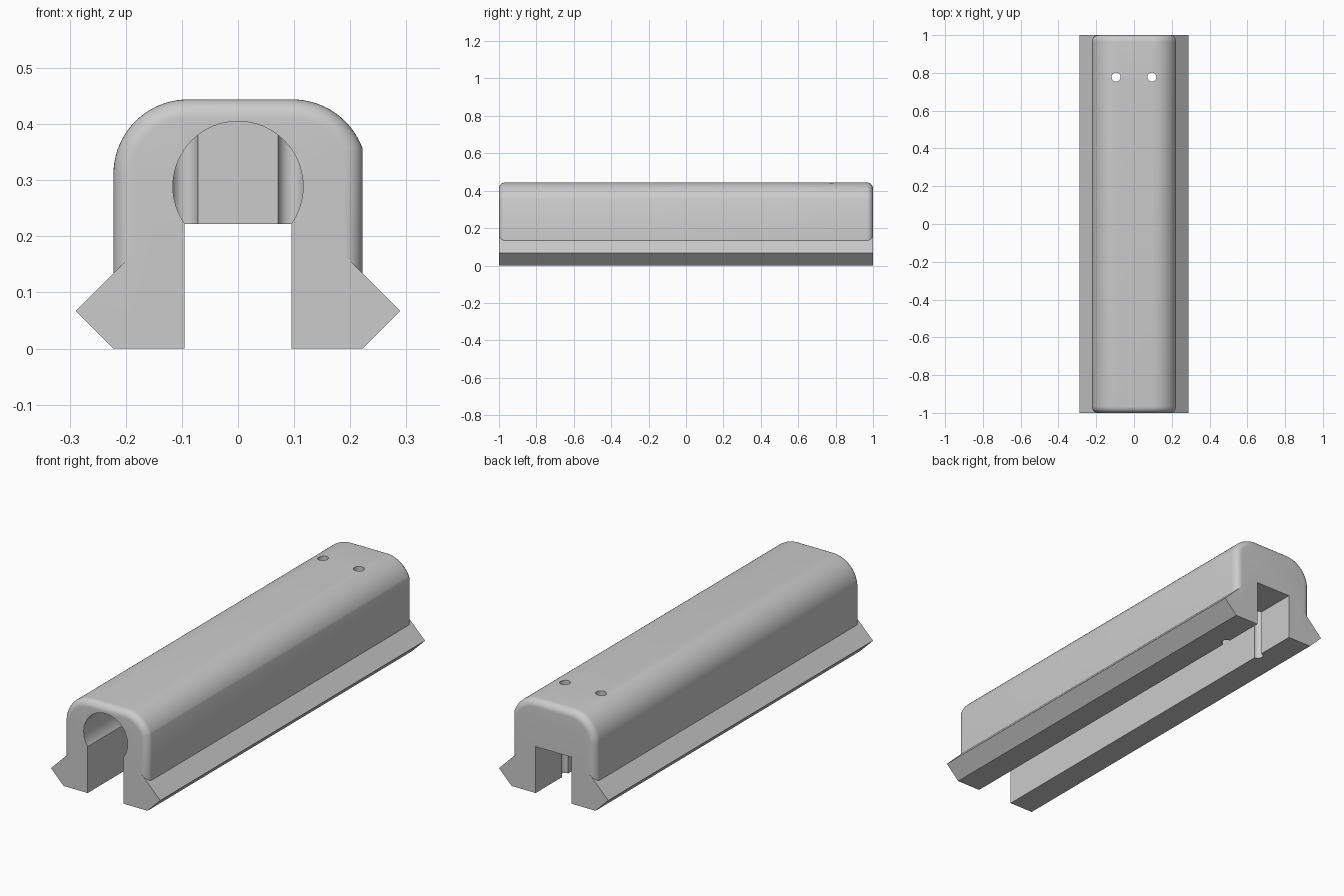
import bpy
import bmesh
from math import sin, cos, pi, radians, asin
from mathutils import Matrix

cube = bpy.data.objects.get("Cube")
if cube:
    bpy.data.objects.remove(cube, do_unlink=True)

grey = bpy.data.materials.new("plain grey")
grey.use_nodes = True
colour = (0.6, 0.6, 0.6, 1)
grey.diffuse_color = colour
grey.node_tree.nodes["Principled BSDF"].inputs["Base Color"].default_value = colour


def make_object(name, bm):
    bmesh.ops.recalc_face_normals(bm, faces=bm.faces)
    mesh = bpy.data.meshes.new(name)
    bm.to_mesh(mesh)
    bm.free()
    mesh.materials.append(grey)
    obj = bpy.data.objects.new(name, mesh)
    bpy.context.collection.objects.link(obj)
    return obj


def prism(name, profile, y0, y1, round_ends=0):
    """Extrude an (x, z) profile along y, optionally rounding the end rims."""
    bm = bmesh.new()
    face = bm.faces.new([bm.verts.new((x, y0, z)) for x, z in profile])
    extruded = bmesh.ops.extrude_face_region(bm, geom=[face])["geom"]
    moved = [v for v in extruded if isinstance(v, bmesh.types.BMVert)]
    bmesh.ops.translate(bm, verts=moved, vec=(0, y1 - y0, 0))
    if round_ends:
        floor = min(z for x, z in profile) + 1e-4
        rims = [e for e in bm.edges
                if abs(e.verts[0].co.y - e.verts[1].co.y) < 1e-4
                and max(v.co.z for v in e.verts) > floor]
        bmesh.ops.bevel(bm, geom=rims, offset=round_ends, segments=8,
                        profile=0.5, affect='EDGES')
    return make_object(name, bm)


def arc(cx, cz, r, a0, a1, n):
    return [(cx + r * cos(a0 + (a1 - a0) * i / n),
             cz + r * sin(a0 + (a1 - a0) * i / n)) for i in range(n + 1)]


def combine(target, other, operation):
    mod = target.modifiers.new(operation.title(), 'BOOLEAN')
    mod.operation = operation
    mod.solver = 'EXACT'
    mod.object = other
    bpy.context.view_layer.objects.active = target
    bpy.ops.object.modifier_apply(modifier=mod.name)
    bpy.data.objects.remove(other, do_unlink=True)


HALF, TOP, R = 0.222, 0.444, 0.133

# Rounded housing: the +x shoulder is clipped by the flat side
cx = 0.097
start = asin((0.357 - (TOP - R)) / R)
shoulders = (arc(cx, TOP - R, R, start, pi / 2, 16)
             + arc(R - HALF, TOP - R, R, pi / 2, pi, 20))
shoulders[0] = (HALF, 0.357)
body = prism("rail_housing", [(-HALF, 0.05), (HALF, 0.05)] + shoulders,
             -1, 1, round_ends=0.033)

# Pointed side rails along the bottom
right_side = [(HALF, 0), (0.289, 0.067), (0.15, 0.206)]
left_side = [(-x, z) for x, z in reversed(right_side)]
combine(body, prism("side_rails", right_side + left_side, -1, 1), 'UNION')

# Open channel, full length
channel = [(-0.095, -0.1), (0.095, -0.1), (0.095, HALF), (-0.095, HALF)]
combine(body, prism("channel_cutter", channel, -1.1, 1.1), 'DIFFERENCE')

# Round bore, stopping short of the back
bore = arc(0, 0.289, 0.116, 0, 2 * pi, 64)[:-1]
combine(body, prism("bore_cutter", bore, -1.1, 0.778), 'DIFFERENCE')

# Two vertical pin holes
for side in (-1, 1):
    bm = bmesh.new()
    bmesh.ops.create_cone(bm, cap_ends=True, segments=32, radius1=0.0235,
                          radius2=0.0235, depth=1,
                          matrix=Matrix.Translation((side * 0.095, 0.778, 0.25)))
    combine(body, make_object("pin_hole_cutter", bm), 'DIFFERENCE')

bpy.ops.object.select_all(action='DESELECT')
body.select_set(True)
bpy.context.view_layer.objects.active = body
bpy.ops.object.shade_smooth_by_angle(angle=radians(25))
